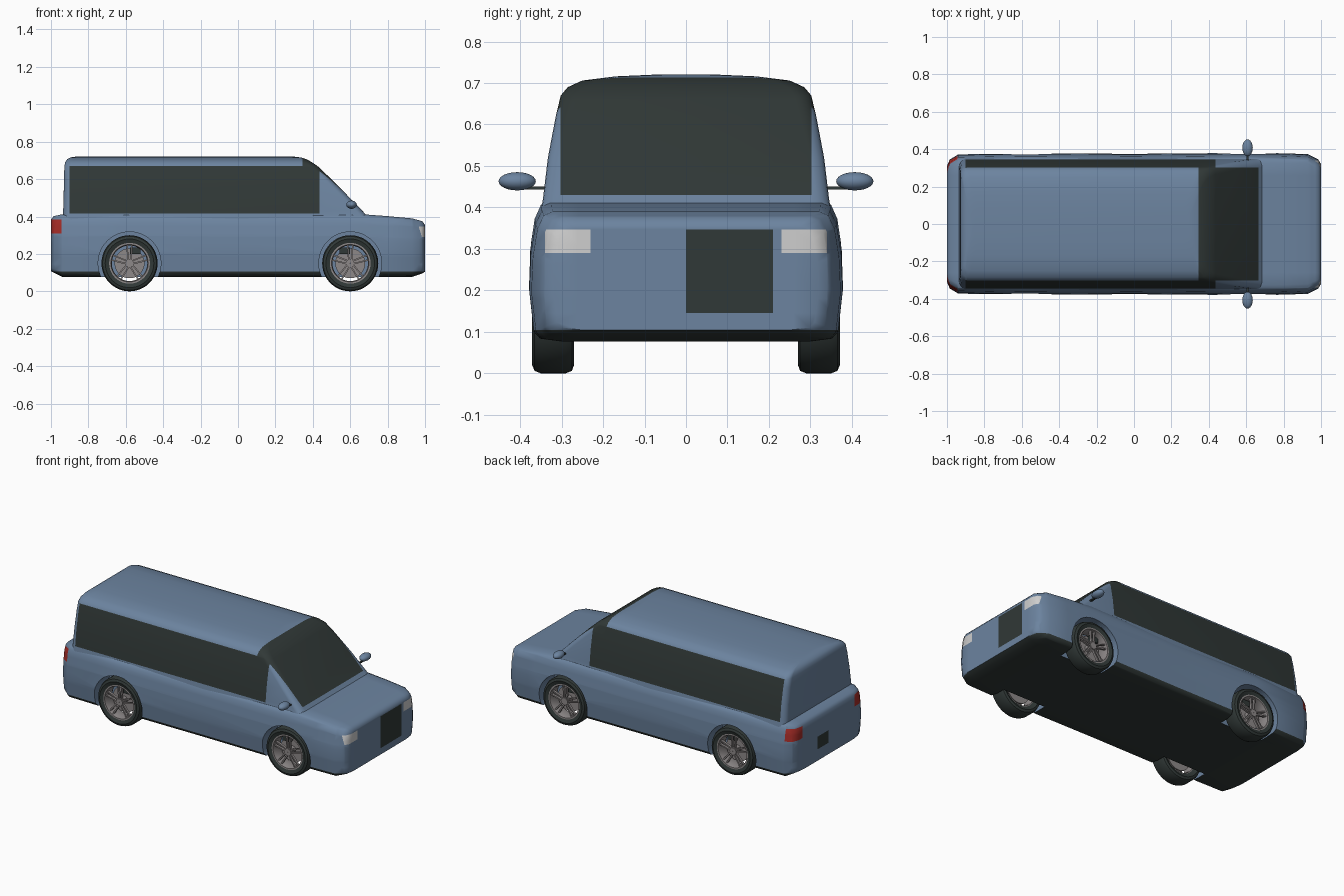
import bpy, bmesh, math
from mathutils import Vector, Matrix

cube = bpy.data.objects.get("Cube")
if cube:
    bpy.data.objects.remove(cube, do_unlink=True)


def material(name, r, g, b):
    m = bpy.data.materials.new(name)
    m.use_nodes = True
    m.diffuse_color = (r, g, b, 1)
    m.node_tree.nodes["Principled BSDF"].inputs["Base Color"].default_value = (r, g, b, 1)
    return m


BLUE = material("blue paint", 0.15, 0.23, 0.35)
DARK = material("dark glass and rubber", 0.03, 0.04, 0.038)
WHITE = material("headlight white", 0.62, 0.62, 0.62)
RED = material("tail light red", 0.38, 0.025, 0.02)
GREY = material("rim grey", 0.27, 0.25, 0.25)


def finish(name, bm, mats, angle=45):
    bmesh.ops.recalc_face_normals(bm, faces=bm.faces)
    mesh = bpy.data.meshes.new(name)
    bm.to_mesh(mesh)
    bm.free()
    for m in mats:
        mesh.materials.append(m)
    ob = bpy.data.objects.new(name, mesh)
    bpy.context.collection.objects.link(ob)
    smooth(ob, angle)
    return ob


def smooth(ob, angle=45):
    bpy.ops.object.select_all(action="DESELECT")
    ob.select_set(True)
    bpy.context.view_layer.objects.active = ob
    bpy.ops.object.shade_smooth_by_angle(angle=math.radians(angle))


def skin(bm, rings, loop=False):
    rows = [[bm.verts.new(p) for p in ring] for ring in rings]
    n = len(rows[0])
    pairs = list(zip(rows, rows[1:])) + ([(rows[-1], rows[0])] if loop else [])
    for a, b in pairs:
        for i in range(n):
            j = (i + 1) % n
            bm.faces.new((a[i], a[j], b[j], b[i]))
    if not loop:
        bm.faces.new(rows[0][::-1])
        bm.faces.new(rows[-1])
    bmesh.ops.recalc_face_normals(bm, faces=bm.faces)


def cut(bm, axis, values):
    for v in values:
        co, no = Vector(), Vector()
        co[axis], no[axis] = v, 1
        geom = bm.verts[:] + bm.edges[:] + bm.faces[:]
        bmesh.ops.bisect_plane(bm, geom=geom, plane_co=co, plane_no=no, dist=1e-5)


def paint(bm, rule):
    bm.normal_update()
    for f in bm.faces:
        f.material_index = rule(f.calc_center_median(), f.normal)


# Lower body: one cross-section swept along the length
SECTION = [(0.8, 0), (0.93, 0.02), (0.97, 0.07), (1, 0.38),
           (0.99, 0.65), (0.96, 0.87), (0.92, 0.97), (0.86, 1)]
STATIONS = [(-1, 0.31, 0.108, 0.385), (-0.985, 0.345, 0.1, 0.402), (-0.94, 0.372, 0.077, 0.412),
            (-0.6, 0.378, 0.077, 0.417), (0, 0.375, 0.077, 0.408), (0.6, 0.38, 0.077, 0.417),
            (0.8, 0.378, 0.077, 0.402), (0.93, 0.373, 0.077, 0.39), (0.985, 0.345, 0.095, 0.375),
            (1, 0.32, 0.105, 0.355)]
rings = []
for x, w, zb, zt in STATIONS:
    half = [(x, f * w, zb + t * (zt - zb)) for f, t in SECTION]
    rings.append(half + [(x, -y, z) for x, y, z in reversed(half)])
bm = bmesh.new()
skin(bm, rings)
cut(bm, 2, (0.105, 0.145, 0.18, 0.26, 0.29, 0.31, 0.347, 0.385))
cut(bm, 1, (-0.34, -0.26, -0.23, 0, 0.11, 0.21, 0.23, 0.26, 0.34))
cut(bm, 0, (-0.945, 0.968))


def body_colour(c, n):
    side = abs(c.y)
    if c.z < 0.105:
        return 1
    if c.x > 0.968 and 0.23 < side < 0.34 and 0.29 < c.z < 0.347:
        return 2
    if c.x < -0.945 and side > 0.26 and 0.31 < c.z < 0.385:
        return 3
    grille = n.x > 0.9 and 0 < c.y < 0.21 and 0.145 < c.z < 0.347
    plate = n.x < -0.9 and 0 < c.y < 0.11 and 0.18 < c.z < 0.26
    return 1 if grille or plate else 0


paint(bm, body_colour)
body = finish("lower_body", bm, [BLUE, DARK, WHITE, RED])

# Wheel arches cut out of the body
WHEELS = [(x, s) for x in (-0.58, 0.6) for s in (-1, 1)]
for x, s in WHEELS:
    bm = bmesh.new()
    spot = Matrix.Translation((x, s * 0.35, 0.15)) @ Matrix.Rotation(math.pi / 2, 4, "X")
    bmesh.ops.create_cone(bm, cap_ends=True, segments=48, radius1=0.168, radius2=0.168,
                          depth=0.2, matrix=spot)
    cutter = finish("arch_cutter", bm, [BLUE])
    cutter.hide_render = True
    mod = body.modifiers.new("arch", "BOOLEAN")
    mod.operation = "DIFFERENCE"
    mod.solver = "EXACT"
    mod.object = cutter
    bpy.ops.object.select_all(action="DESELECT")
    body.select_set(True)
    bpy.context.view_layer.objects.active = body
    bpy.ops.object.modifier_apply(modifier=mod.name)
    bpy.data.objects.remove(cutter, do_unlink=True)
smooth(body)

# Cabin: rounded rectangles stacked upward, front edge sloping back
LEVELS = [(0.36, -0.935, 0.735, 0.355), (0.42, -0.935, 0.675, 0.345), (0.52, -0.932, 0.578, 0.333),
          (0.62, -0.93, 0.478, 0.314), (0.67, -0.928, 0.425, 0.302), (0.69, -0.924, 0.395, 0.285),
          (0.706, -0.914, 0.368, 0.25), (0.716, -0.895, 0.335, 0.17), (0.72, -0.87, 0.3, 0.08)]
R = 0.04
rings = []
for z, xb, xf, w in LEVELS:
    ring = []
    for k, (cx, cy) in enumerate([(xf - R, w - R), (xb + R, w - R), (xb + R, R - w), (xf - R, R - w)]):
        for i in range(6):
            a = (k + i / 5) * math.pi / 2
            ring.append((cx + R * math.cos(a), cy + R * math.sin(a), z))
    rings.append(ring)
bm = bmesh.new()
skin(bm, rings)
cut(bm, 2, (0.415, 0.43, 0.67))
cut(bm, 1, (-0.303, 0.303))
cut(bm, 0, (-0.9, 0.345, 0.435))


def cabin_colour(c, n):
    window = -0.9 < c.x < 0.435 and 0.415 < c.z < 0.67 and abs(n.y) > 0.5
    windshield = c.x > 0.345 and abs(c.y) < 0.303 and c.z > 0.43
    return 1 if window or windshield else 0


paint(bm, cabin_colour)
finish("cabin", bm, [BLUE, DARK])


# Wheels
def lathe(name, profile, x, s, mat):
    bm = bmesh.new()
    turns = [i * math.tau / 48 for i in range(48)]
    skin(bm, [[(x + r * math.cos(a), s * y, 0.15 + r * math.sin(a)) for r, y in profile]
              for a in turns], loop=True)
    return finish(name, bm, [mat], 35)


def box(bm, centre, size, turn=0, pivot=(0, 0, 0)):
    bmesh.ops.create_cube(bm, size=1, matrix=Matrix.Translation(pivot) @ Matrix.Rotation(turn, 4, "Y")
                          @ Matrix.Translation(centre) @ Matrix.Diagonal((*size, 1)))


def drum(r, a, b):
    return [(0.001, a), (r, a), (r, b), (0.001, b)]


TYRE = [(0.105, 0.285), (0.13, 0.27), (0.144, 0.275), (0.15, 0.29),
        (0.15, 0.35), (0.144, 0.365), (0.13, 0.371), (0.105, 0.362)]
RIM = [(0.109, 0.285), (0.1, 0.285), (0.095, 0.3), (0.095, 0.345), (0.1, 0.364), (0.109, 0.364)]
for x, s in WHEELS:
    tag = ("front" if x > 0 else "rear") + ("_left" if s > 0 else "_right")
    lathe(tag + "_tyre", TYRE, x, s, DARK)
    lathe(tag + "_rim", RIM, x, s, GREY)
    lathe(tag + "_hub", drum(0.022, 0.31, 0.36), x, s, GREY)
    lathe(tag + "_brake_disc", drum(0.08, 0.3, 0.31), x, s, GREY)
    lathe(tag + "_axle", drum(0.03, 0.2, 0.3), x, s, DARK)
    bm = bmesh.new()
    for i in range(5):
        for side in (-0.007, 0.007):
            box(bm, (side, 0, 0.057), (0.008, 0.015, 0.085),
                i * math.tau / 5 + side * 9, (x, s * 0.348, 0.15))
    finish(tag + "_spokes", bm, [GREY])
    bm = bmesh.new()
    box(bm, (x - math.copysign(0.03, x), s * 0.315, 0.217), (0.055, 0.03, 0.034))
    finish(tag + "_brake_caliper", bm, [DARK])

# Door mirrors on short stalks
for s, tag in ((1, "left"), (-1, "right")):
    bm = bmesh.new()
    bmesh.ops.create_uvsphere(bm, u_segments=24, v_segments=12, radius=1,
                              matrix=Matrix.Translation((0.607, s * 0.407, 0.463))
                              @ Matrix.Diagonal((0.028, 0.045, 0.022, 1)))
    finish(tag + "_mirror", bm, [BLUE])
    bm = bmesh.new()
    box(bm, (0.607, s * 0.36, 0.447), (0.012, 0.07, 0.007))
    finish(tag + "_mirror_stalk", bm, [DARK])
